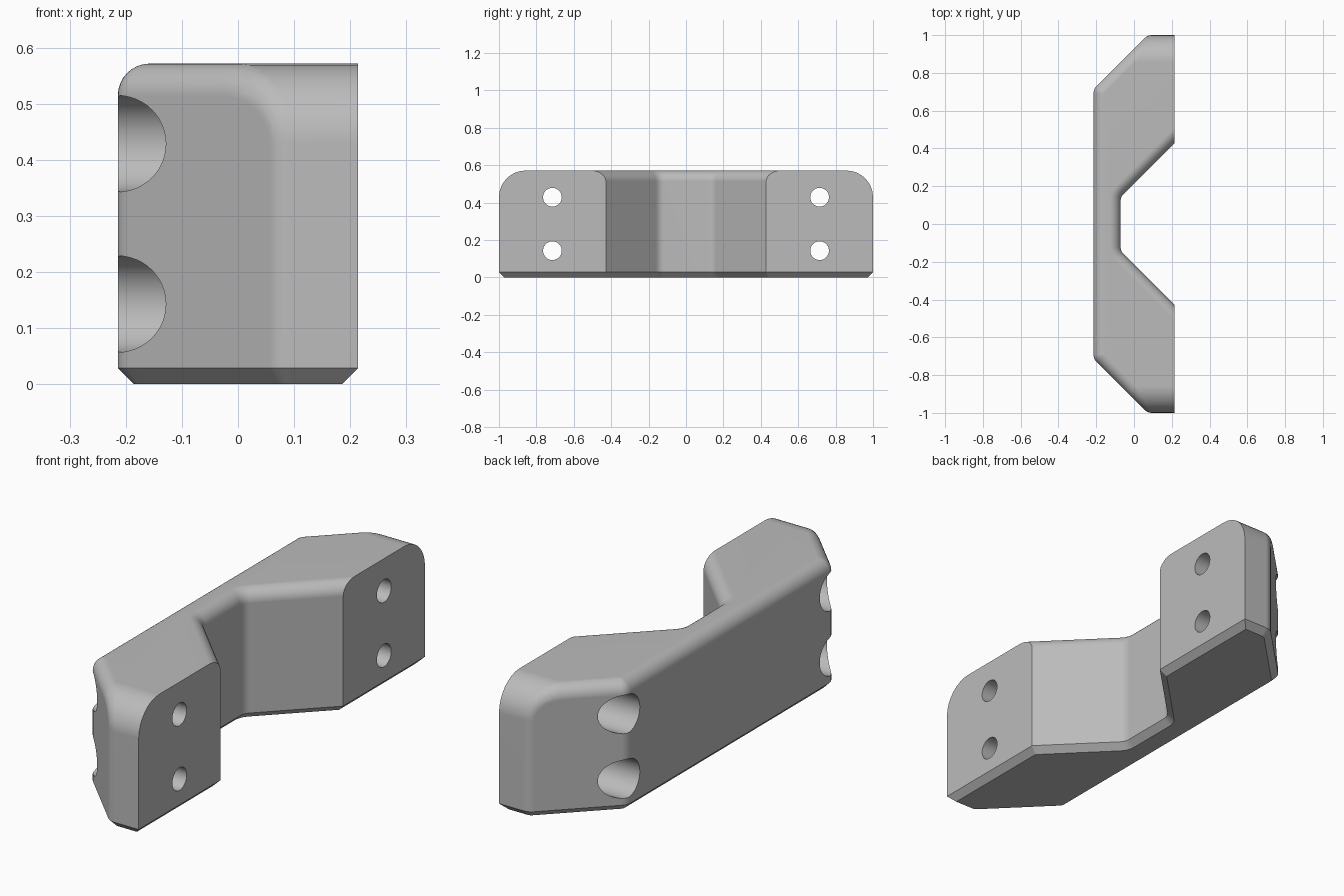
import bpy, bmesh, math
from mathutils import Vector

if "Cube" in bpy.data.objects:
    bpy.data.objects.remove(bpy.data.objects["Cube"])

S = 1 / 35                      # design units to scene units
R2 = math.sqrt(2)
STEP = math.radians(11.25)
R = 2.0                         # edge rounding radius

grey = bpy.data.materials.new("light_grey")
grey.diffuse_color = (0.5, 0.5, 0.5, 1)
grey.use_nodes = True
grey.node_tree.nodes["Principled BSDF"].inputs["Base Color"].default_value = grey.diffuse_color


def to_object(bm, name):
    bmesh.ops.recalc_face_normals(bm, faces=bm.faces)
    bmesh.ops.scale(bm, vec=(S, S, S), verts=bm.verts)
    mesh = bpy.data.meshes.new(name)
    bm.to_mesh(mesh)
    bm.free()
    obj = bpy.data.objects.new(name, mesh)
    bpy.context.collection.objects.link(obj)
    mesh.materials.append(grey)
    return obj


def loft(rings, name):
    """Closed solid through rings with equal point counts."""
    bm = bmesh.new()
    loops = [[bm.verts.new(p) for p in ring] for ring in rings]
    n = len(loops[0])
    for a, b in zip(loops, loops[1:]):
        for i in range(n):
            j = (i + 1) % n
            bm.faces.new((a[i], a[j], b[j], b[i]))
    bm.faces.new(loops[0])
    bm.faces.new(loops[-1])
    return to_object(bm, name)


def slice_off(bm, co, normal):
    bmesh.ops.bisect_plane(bm, geom=bm.verts[:] + bm.edges[:] + bm.faces[:], dist=1e-5,
                           plane_co=co, plane_no=normal, clear_outer=True)
    bmesh.ops.holes_fill(bm, edges=[e for e in bm.edges if e.is_boundary], sides=0)


# Body: hull of rounded corners, with arched ends and a chamfered foot
points = []


def ring(c, r, z):
    for k in range(32):
        points.append((c[0] + r * math.cos(k * STEP), c[1] + r * math.sin(k * STEP), z))


def dome(x, y, z):
    for k in range(8):
        ring((x, y), R * math.cos(k * STEP), z + R * math.sin(k * STEP))
    points.append((x, y, z + R))


slope = 32.5 - R * R2           # centre line of the rounding along the slanted side
for side in (-1, 1):
    back = (-7.5 + R, side * (slope - 7.5 + R))
    dome(*back, 20 - R)
    for k in range(9):
        y, z = 30 + 3 * math.cos(k * STEP), 15 + 3 * math.sin(k * STEP)
        dome(y - slope, side * y, z)
        dome(20, side * y, z)
    for c in (back, (33 - slope, side * 33), (20, side * 33)):
        ring(c, R, 1)
        ring(c, R - 1, 0)

bm = bmesh.new()
for p in points:
    bm.verts.new(p)
bmesh.ops.convex_hull(bm, input=bm.verts[:])
bmesh.ops.delete(bm, geom=[v for v in bm.verts if not v.link_faces], context='VERTS')
# Flat mounting face with its lower chamfer
slice_off(bm, Vector((7.5, 0, 0)), Vector((1, 0, 0)))
slice_off(bm, Vector((7.5, 0, 1)), Vector((1, 0, -1)).normalized())
bmesh.ops.dissolve_limit(bm, angle_limit=0.005, verts=bm.verts[:], edges=bm.edges[:])
body = to_object(bm, "bracket_body")


# Central notch: flares at the rounded top and chamfered bottom
def notch_ring(z, d):
    arc = [math.radians(135) + k * STEP for k in range(5)]
    top = [(-0.5 + (R + d) * math.cos(a), 7.5 - R * R2 - 0.5 + (R + d) * math.sin(a)) for a in arc]
    half = [(top[0][0] + 20, top[0][1] + 20)] + top
    return [(x, y, z) for x, y in half] + [(x, -y, z) for x, y in reversed(half)]


layers = [(-1, 2), (1, 0)]
layers += [(18 + R * math.sin(k * STEP), R - R * math.cos(k * STEP)) for k in range(9)]
layers.append((22, R))
cutters = [loft([notch_ring(z, d) for z, d in layers], "notch_cutter")]

# Stepped screw holes with wide head recesses
for y in (-25, 25):
    for z in (5, 15):
        cutters.append(loft(
            [[(x, y + r * math.cos(math.tau * k / 48), z + r * math.sin(math.tau * k / 48))
              for k in range(48)]
             for x, r in ((-20, 3), (2.5, 3), (2.5, 1.75), (20, 1.75))], "screw_hole_cutter"))

for c in cutters:
    c.hide_render = True
    mod = body.modifiers.new("cut", 'BOOLEAN')
    mod.operation, mod.solver, mod.object = 'DIFFERENCE', 'EXACT', c

# Apply the cuts, then remove the cutters
deps = bpy.context.evaluated_depsgraph_get()
cut_mesh = bpy.data.meshes.new_from_object(body.evaluated_get(deps))
body.modifiers.clear()
body.data = cut_mesh
for c in cutters:
    bpy.data.objects.remove(c)

# Smooth the roundings, keep the flats clean
bpy.context.view_layer.objects.active = body
body.select_set(True)
bpy.ops.object.shade_smooth_by_angle(angle=math.radians(30))
weighted = body.modifiers.new("clean_normals", 'WEIGHTED_NORMAL')
weighted.keep_sharp = True
